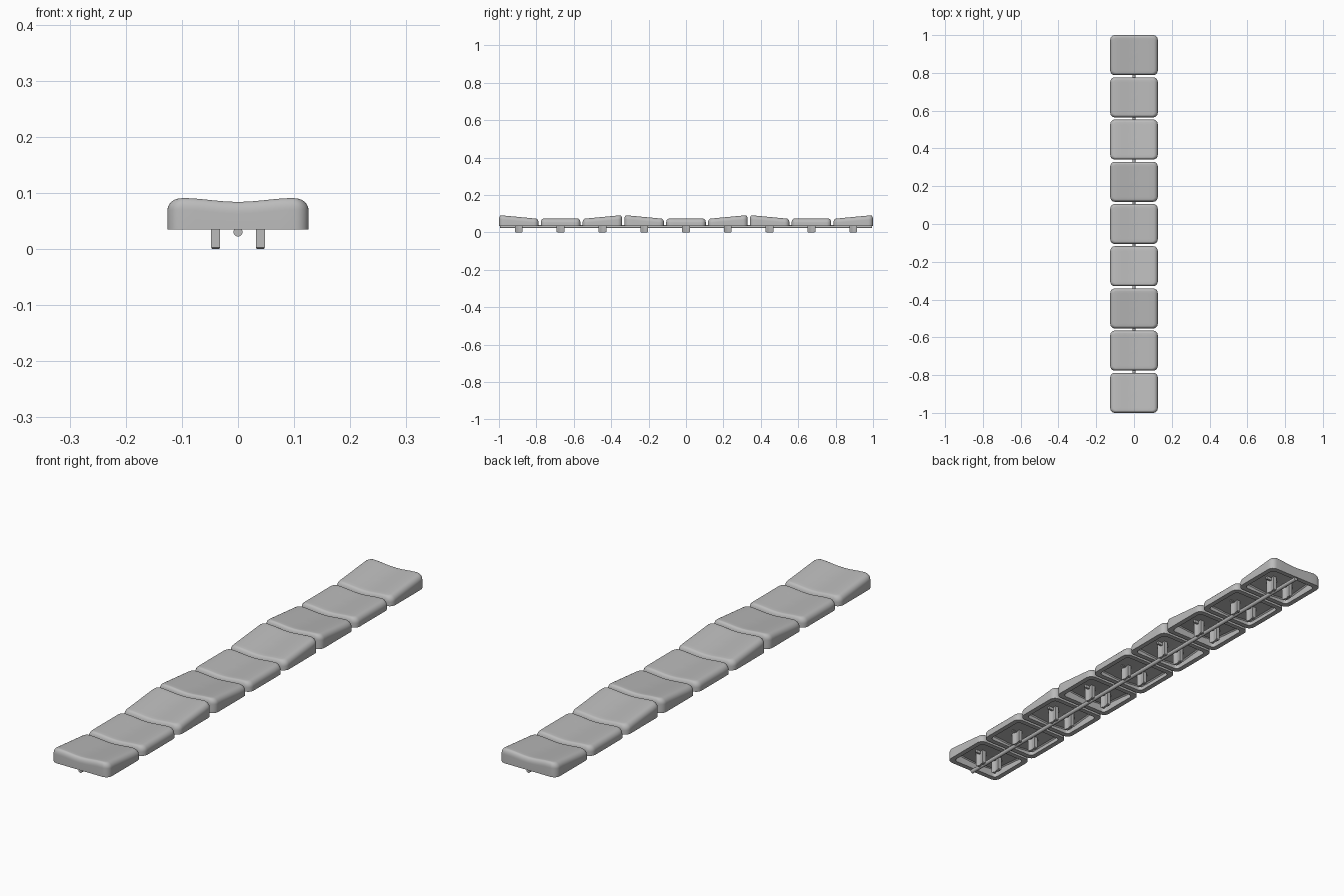
import bpy
import bmesh
from math import cos, sin, pi, sqrt

if "Cube" in bpy.data.objects:
    bpy.data.objects.remove(bpy.data.objects["Cube"])

HX, HY, PITCH, BASE = 0.126, 0.106, 0.2235, 0.035
CORNER, WALL, ROOF = 0.025, 0.02, 0.019

grey = bpy.data.materials.new("light grey plastic")
grey.use_nodes = True
grey.diffuse_color = (0.5, 0.5, 0.5, 1)
grey.node_tree.nodes["Principled BSDF"].inputs["Base Color"].default_value = grey.diffuse_color


def finish(bm, name, y=0):
    bmesh.ops.recalc_face_normals(bm, faces=bm.faces)
    mesh = bpy.data.meshes.new(name)
    bm.to_mesh(mesh)
    bm.free()
    mesh.materials.append(grey)
    obj = bpy.data.objects.new(name, mesh)
    bpy.context.collection.objects.link(obj)
    obj.location.y = y
    bpy.ops.object.select_all(action='DESELECT')
    obj.select_set(True)
    bpy.context.view_layer.objects.active = obj
    bpy.ops.object.shade_smooth_by_angle(angle=0.6)
    return obj


def outline(hx, hy, radius, side=8, arc=6):
    """Rounded rectangle with subdivided sides."""
    pts = []
    for k, (sx, sy) in enumerate([(1, 1), (-1, 1), (-1, -1), (1, -1)]):
        cx, cy = sx * (hx - radius), sy * (hy - radius)
        for i in range(arc + 1):
            a = (k + i / arc) * pi / 2
            pts.append((cx + radius * cos(a), cy + radius * sin(a)))
        nx, ny = [(-sx, sy), (sx, -sy)][k % 2]
        a = (k + 1) * pi / 2
        ex = nx * (hx - radius) + radius * cos(a)
        ey = ny * (hy - radius) + radius * sin(a)
        px, py = pts[-1]
        for i in range(1, side):
            pts.append((px + (ex - px) * i / side, py + (ey - py) * i / side))
    return pts


def loft(bm, rings):
    """Skin closed rings and cap both ends with a centre fan."""
    loops = [[bm.verts.new(p) for p in ring] for ring in rings]
    n = len(loops[0])
    for a, b in zip(loops, loops[1:]):
        for i in range(n):
            j = (i + 1) % n
            bm.faces.new((a[i], a[j], b[j], b[i]))
    for loop in (loops[0], loops[-1]):
        centre = bm.verts.new((0, 0, sum(v.co.z for v in loop) / n))
        for i in range(n):
            bm.faces.new((loop[i], loop[(i + 1) % n], centre))


def keycap(name, y, slope):
    middle = 0.082 if slope else 0.073

    def top(px, py):
        dish = 0.0035 * (1 + cos(pi * min(abs(px) / 0.1, 1)))
        return middle + slope * 0.01 * py / HY - dish

    def scaled(ring, s, drop):
        return [(px * s, py * s, top(px * s, py * s) - drop) for px, py in ring]

    # Hollow underside: ceiling, inner wall, rim
    inner = outline(HX - WALL, HY - WALL, 0.015)
    rings = [scaled(inner, s, ROOF) for s in (0.1, 0.4, 0.7, 0.95)]
    rings.append([(px, py, top(px, py) - ROOF - 0.004) for px, py in inner])
    rings.append([(px, py, BASE) for px, py in inner])
    rings.append([(px, py, BASE) for px, py in outline(HX, HY, CORNER)])
    # Outer wall rolling over into the dished top
    drop, steps = 0.022, 7
    for i in range(steps + 1):
        a = i / steps * pi / 2
        t = 1 - cos(a)
        edge = outline(HX - 0.022 * t, HY - 0.013 * t, CORNER - 0.013 * t)
        rings.append([(px, py, top(px, py) - drop * (1 - sin(a))) for px, py in edge])
    rings += [scaled(edge, s, 0) for s in (0.85, 0.7, 0.55, 0.4, 0.25, 0.1)]
    bm = bmesh.new()
    loft(bm, rings)
    finish(bm, name, y)


def box(bm, centre, size):
    made = bmesh.ops.create_cube(bm, size=1)["verts"]
    bmesh.ops.scale(bm, vec=size, verts=made)
    bmesh.ops.translate(bm, vec=centre, verts=made)


def stems(name, y):
    """Two waisted legs with small cross ribs at the root."""
    bm = bmesh.new()
    half = [(0.008, -0.021), (0.008, -0.013), (0.005, -0.007),
            (0.005, 0.007), (0.008, 0.013), (0.008, 0.021)]
    plan = half + [(-px, -py) for px, py in half]
    for x in (-0.04, 0.04):
        before = set(bm.verts)
        loft(bm, [[(px * s, py * s, z) for px, py in plan]
                  for z, s in ((0, 0.82), (0.003, 1), (0.06, 1))])
        legs = [v for v in bm.verts if v not in before]
        bmesh.ops.translate(bm, vec=(x, 0, 0), verts=legs)
        box(bm, (x, 0, 0.055), (0.05, 0.009, 0.012))
    finish(bm, name, y)


# Row of nine caps: falling, flat, rising, repeated
for i in range(9):
    y = (i - 4) * PITCH
    keycap(f"keycap_{i + 1}", y, (-1, 0, 1)[i % 3])
    stems(f"keycap_stems_{i + 1}", y)

# Runner rod joining the caps
bm = bmesh.new()
bmesh.ops.create_cone(bm, cap_ends=True, segments=20, radius1=0.008, radius2=0.008, depth=1.99)
for v in bm.verts:
    v.co = (v.co.x, v.co.z, v.co.y + 0.03)
finish(bm, "runner_rod")
